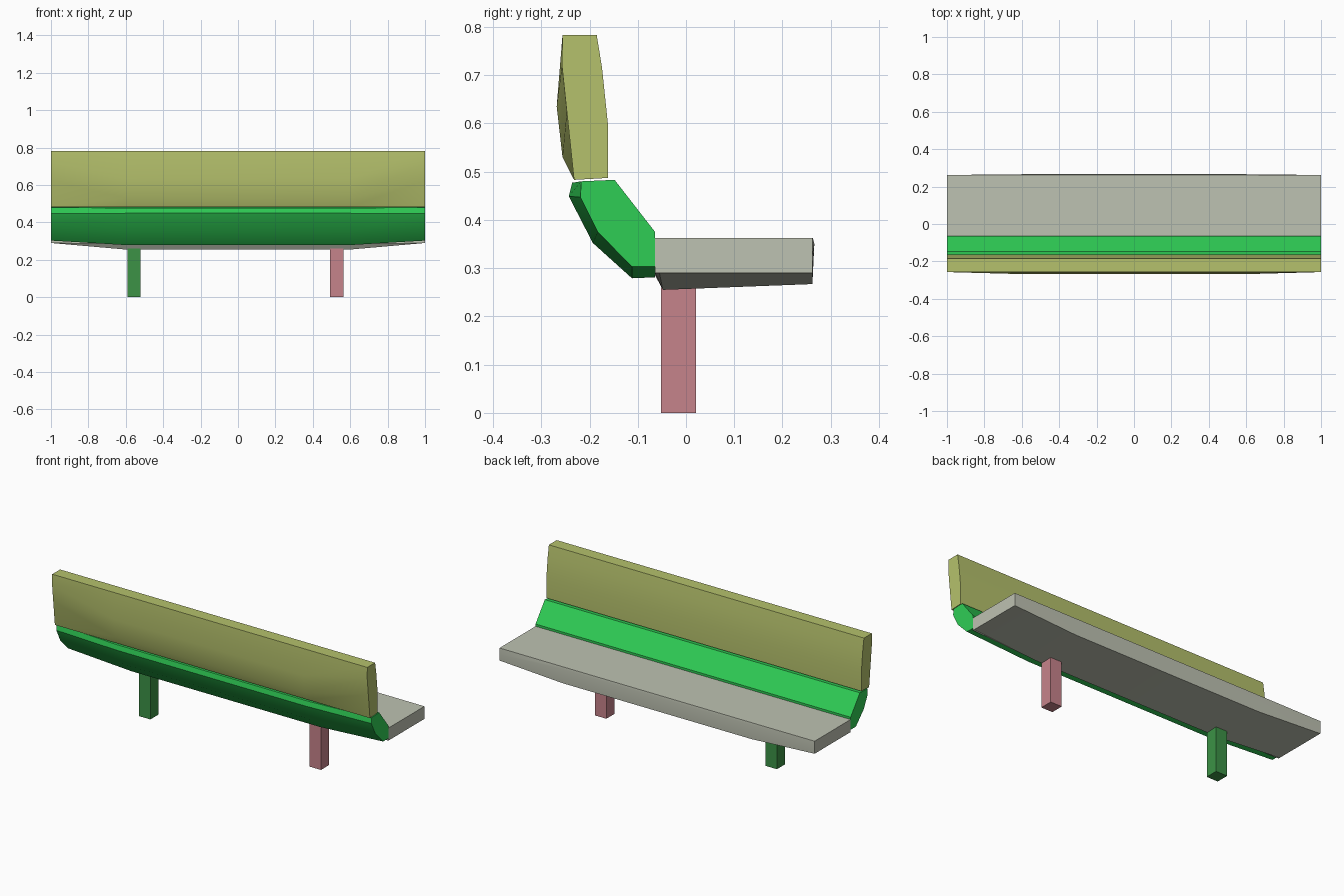
import bpy
import bmesh
import math

cube = bpy.data.objects.get("Cube")
if cube:
    bpy.data.objects.remove(cube, do_unlink=True)


def material(name, srgb):
    col = [((c / 255 + 0.055) / 1.055) ** 2.4 for c in srgb] + [1.0]
    m = bpy.data.materials.new(name)
    m.use_nodes = True
    m.diffuse_color = col
    bsdf = m.node_tree.nodes["Principled BSDF"]
    bsdf.inputs["Base Color"].default_value = col
    bsdf.inputs["Roughness"].default_value = 0.7
    return m


olive = material("olive yellow", (181, 193, 108))
green = material("bright green", (47, 205, 85))
stone = material("stone grey", (190, 194, 178))
pink = material("dusty pink", (198, 131, 139))
leaf = material("leaf green", (60, 146, 70))


def loft(name, sections, mat):
    """Skin matching (y, z) outlines placed at successive x positions."""
    bm = bmesh.new()
    rings = [[bm.verts.new((x, y, z)) for y, z in outline] for x, outline in sections]
    n = len(rings[0])
    for a, b in zip(rings, rings[1:]):
        for i in range(n):
            j = (i + 1) % n
            bm.faces.new((a[i], a[j], b[j], b[i]))
    bm.faces.new(rings[0])
    bm.faces.new(rings[-1])
    bmesh.ops.recalc_face_normals(bm, faces=bm.faces[:])
    mesh = bpy.data.meshes.new(name)
    bm.to_mesh(mesh)
    bm.free()
    mesh.materials.append(mat)
    obj = bpy.data.objects.new(name, mesh)
    bpy.context.collection.objects.link(obj)
    return obj


def plank(name, end, mid, mat):
    """Full-width board that is thicker between x = -0.6 and 0.6."""
    obj = loft(name, [(-1, end), (-0.6, mid), (0.6, mid), (1, end)], mat)
    bpy.ops.object.select_all(action="DESELECT")
    obj.select_set(True)
    bpy.context.view_layer.objects.active = obj
    bpy.ops.object.shade_smooth_by_angle(angle=math.radians(25))


# Upper backrest, bulging to the rear
plank("upper_backrest",
      [(-0.256, 0.783), (-0.185, 0.783), (-0.174, 0.715), (-0.162, 0.60),
       (-0.162, 0.487), (-0.232, 0.483), (-0.247, 0.625), (-0.257, 0.72)],
      [(-0.256, 0.783), (-0.185, 0.783), (-0.174, 0.715), (-0.162, 0.60),
       (-0.162, 0.487), (-0.232, 0.483), (-0.256, 0.53), (-0.268, 0.635)],
      olive)

# Curved lower backrest
plank("lower_backrest",
      [(-0.217, 0.48), (-0.148, 0.483), (-0.064, 0.375), (-0.064, 0.303),
       (-0.112, 0.303), (-0.183, 0.375), (-0.219, 0.447)],
      [(-0.236, 0.477), (-0.148, 0.483), (-0.064, 0.375), (-0.064, 0.281),
       (-0.112, 0.279), (-0.193, 0.352), (-0.243, 0.449)],
      green)

# Seat with its deepened underside
plank("seat",
      [(-0.064, 0.362), (0.262, 0.362), (0.262, 0.325), (0.262, 0.29),
       (-0.055, 0.29), (-0.064, 0.29)],
      [(-0.064, 0.362), (0.263, 0.362), (0.266, 0.35), (0.262, 0.267),
       (-0.048, 0.255), (-0.064, 0.285)],
      stone)

# Square legs
for name, x, mat in (("right_leg", -0.556, leaf), ("left_leg", 0.527, pink)):
    outline = [(-0.052, 0), (0.021, 0), (0.021, 0.26), (-0.052, 0.26)]
    loft(name, [(x - 0.036, outline), (x + 0.036, outline)], mat)
